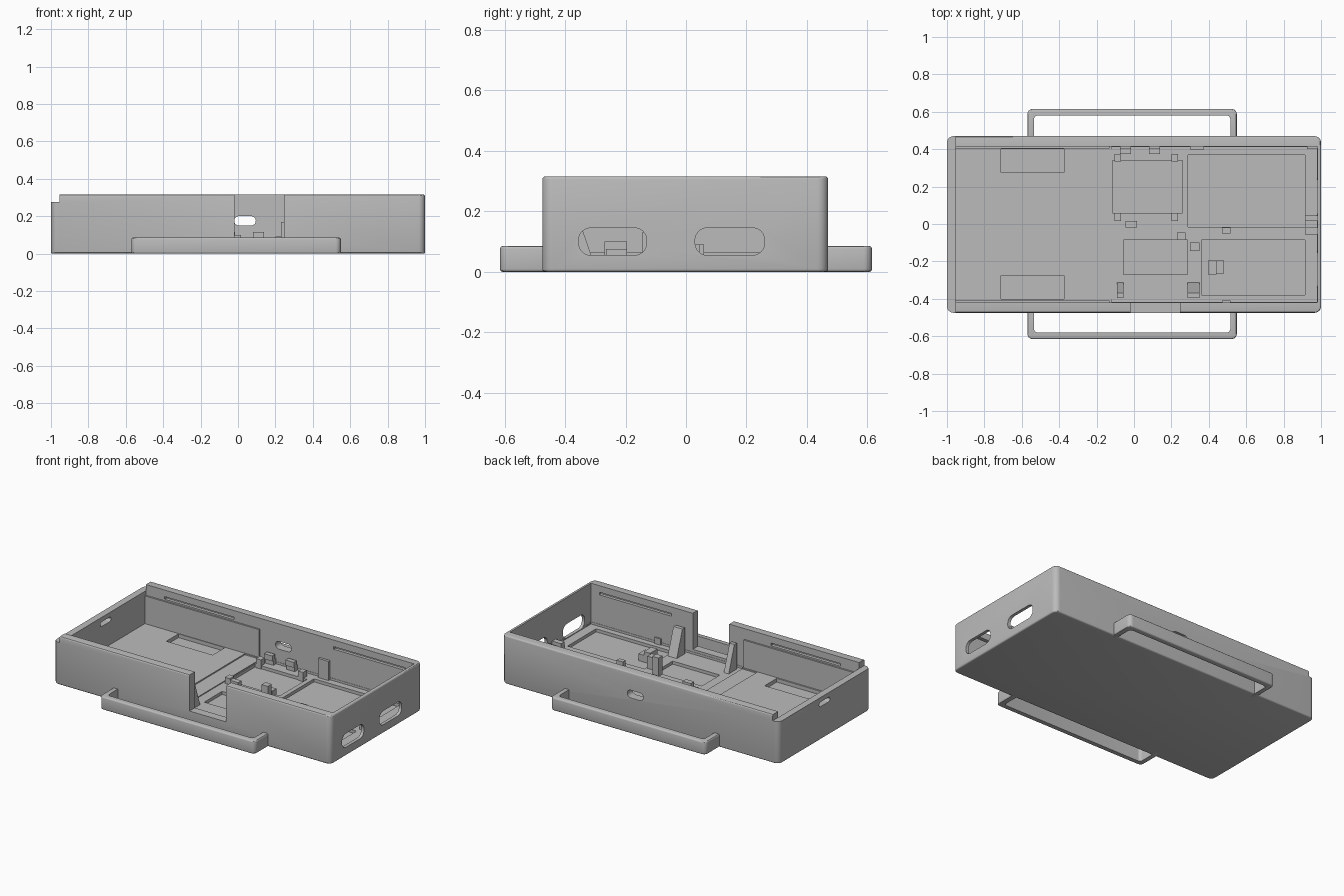
import bpy, bmesh
from mathutils import Vector

if "Cube" in bpy.data.objects:
    bpy.data.objects.remove(bpy.data.objects["Cube"], do_unlink=True)

grey = bpy.data.materials.new("plain grey")
grey.use_nodes = True
tone = (0.5, 0.5, 0.5, 1)
grey.diffuse_color = tone
grey.node_tree.nodes["Principled BSDF"].inputs["Base Color"].default_value = tone


def box(name, x, y, z, axis=None, radius=0, rim=0):
    """Box from ranges; round the edges along one axis, then soften the end rims."""
    bm = bmesh.new()
    bmesh.ops.create_cube(bm, size=1)
    for v in bm.verts:
        v.co = Vector([r[0] if c < 0 else r[1] for c, r in zip(v.co, (x, y, z))])

    def along(e):
        d = (e.verts[0].co - e.verts[1].co).normalized()
        return abs(d[axis]) > 0.9

    if axis is not None:
        bmesh.ops.bevel(bm, geom=[e for e in bm.edges if along(e)], offset=radius,
                        segments=6, profile=0.5, affect='EDGES')
    if rim:
        ends = [e for e in bm.edges if not along(e)]
        bmesh.ops.bevel(bm, geom=ends, offset=rim, segments=3, profile=0.5, affect='EDGES')
    mesh = bpy.data.meshes.new(name)
    bm.to_mesh(mesh)
    bm.free()
    mesh.materials.append(grey)
    ob = bpy.data.objects.new(name, mesh)
    bpy.context.collection.objects.link(ob)
    return ob


def cut(target, *args, **kw):
    cutter = box(target.name + "_cutter", *args, **kw)
    cutter.hide_render = True
    cutter.hide_set(True)
    mod = target.modifiers.new("cut", 'BOOLEAN')
    mod.operation, mod.solver, mod.object = 'DIFFERENCE', 'EXACT', cutter


def finish(ob):
    """Apply the cuts, drop the cutters and smooth the rounded edges."""
    bpy.ops.object.select_all(action='DESELECT')
    ob.select_set(True)
    bpy.context.view_layer.objects.active = ob
    cutters = [m.object for m in ob.modifiers]
    for m in list(ob.modifiers):
        bpy.ops.object.modifier_apply(modifier=m.name)
    for c in cutters:
        bpy.data.objects.remove(c, do_unlink=True)
    bpy.ops.object.shade_smooth_by_angle()


# Tray shell and stepped floor
tray = box("tray", (-1, 1), (-.475, .47), (0, .315), axis=2, radius=.035, rim=.009)
cut(tray, (-.955, .98), (-.42, .415), (.064, .5))
cut(tray, (-.23, .979), (-.405, .4), (.056, .2))
cut(tray, (-.12, .978), (-.418, .413), (.05, .25))

# Lowered end wall for the lid
cut(tray, (-1.1, -.955), (-.6, .6), (.275, .5))

# Floor recesses
for y in ((.275, .4), (-.4, -.275)):
    cut(tray, (-.71, -.375), y, (.04, .2))
for x, y in (((.29, .915), (-.015, .37)), ((.36, .915), (-.38, -.085)),
             ((-.055, .285), (-.27, -.085)), ((-.115, .26), (.06, .34))):
    cut(tray, x, y, (.03, .2))

# Notch in the front wall
cut(tray, (-.018, .245), (-.6, -.4), (.08, .5))

# Ports in the end and back walls
for y in ((-.355, -.13), (.03, .26)):
    cut(tray, (.95, 1.1), y, (.055, .145), axis=0, radius=.04)
cut(tray, (-.02, .095), (.38, .6), (.15, .2), axis=1, radius=.024)
cut(tray, (-1.1, -.9), (-.055, .055), (.215, .245), axis=0, radius=.014)

# Lid catch grooves inside the long walls
for x in ((-.82, -.32), (.4, .92)):
    cut(tray, x, (-.44, -.4), (.255, .272))
    cut(tray, x, (.4, .435), (.255, .272))
finish(tray)

# Strap handles on both long sides
for side, label in ((-1, "front"), (1, "back")):
    handle = box(label + "_handle", (-.57, .55), sorted((side * .425, side * .615)),
                 (0, .085), axis=2, radius=.028, rim=.009)
    cut(handle, (-.535, .515), sorted((side * .3, side * .58)), (-.1, .2),
        axis=2, radius=.02)
    finish(handle)

# Liner panels on the long walls
box("back_liner", (-.957, -.13), (.404, .42), (.06, .245))
box("front_liner", (-.957, -.13), (-.425, -.409), (.06, .245))

# Board supports and clips: name, x, y, top height
blocks = (
    ("center_post", (.23, .275), (-.085, -.045), .17),
    ("side_post", (.3, .35), (-.145, -.1), .13),
    ("low_stop", (-.045, .015), (-.02, .015), .1),
    ("switch_post", (.395, .44), (-.27, -.195), .1),
    ("switch_stop", (.44, .48), (-.265, -.195), .075),
    ("middle_clip", (.47, .515), (-.05, -.02), .09),
    ("end_clip_back", (.915, .985), (.015, .045), .09),
    ("end_clip_front", (.915, .985), (-.055, -.02), .09),
    ("wall_clip_back", (.3, .375), (.398, .42), .175),
    ("wall_clip_end", (.925, .98), (.402, .42), .09),
    ("wall_clip_front", (.47, .515), (-.425, -.41), .09),
    ("left_pin_back", (-.105, -.07), (.335, .375), .09),
    ("left_pin_front", (-.105, -.07), (.015, .06), .09),
    ("right_pin_back", (.2, .235), (.335, .375), .09),
    ("right_pin_front", (.2, .235), (.015, .06), .09),
)
for name, x, y, top in blocks:
    box(name, x, y, (.025, top))

# Back clips with hooked heads
for x in (-.045, .11):
    box("back_clip", (x - .03, x + .03), (.385, .42), (.045, .085))
    box("back_clip_head", (x - .03, x + .03), (.375, .405), (.08, .115))

# Tapered braces behind the front wall
for name, x in (("right_brace", (.285, .35)), ("left_brace", (-.09, -.055))):
    brace = box(name, x, (-.395, -.31), (.045, .22))
    for v in brace.data.vertices:
        if v.co.z > .1 and v.co.y > -.35:
            v.co.y = -.37
